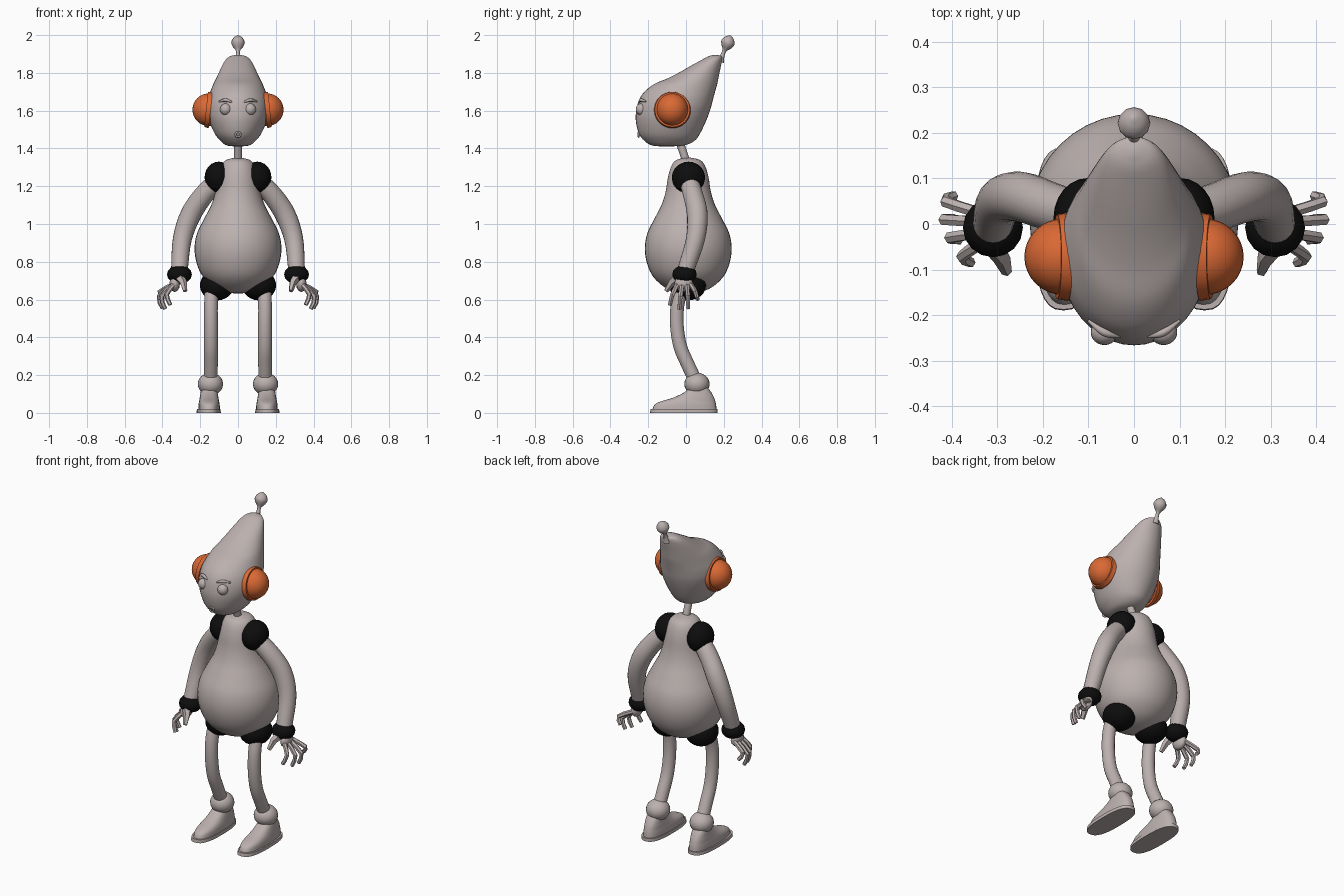
import bpy, bmesh, math
from mathutils import Vector, Matrix

if "Cube" in bpy.data.objects:
    bpy.data.objects.remove(bpy.data.objects["Cube"])


def material(name, rgb):
    m = bpy.data.materials.new(name)
    m.diffuse_color = (*rgb, 1)
    m.use_nodes = True
    m.node_tree.nodes["Principled BSDF"].inputs["Base Color"].default_value = m.diffuse_color
    return m


GREY = material("warm grey", (0.50, 0.44, 0.43))
BLACK = material("black", (0.004, 0.004, 0.004))
ORANGE = material("orange", (0.70, 0.14, 0.035))


def finish(bm, name, mat, angle=50):
    bmesh.ops.recalc_face_normals(bm, faces=bm.faces)
    me = bpy.data.meshes.new(name)
    bm.to_mesh(me)
    bm.free()
    me.materials.append(mat)
    ob = bpy.data.objects.new(name, me)
    bpy.context.collection.objects.link(ob)
    if angle:
        bpy.ops.object.select_all(action='DESELECT')
        ob.select_set(True)
        bpy.context.view_layer.objects.active = ob
        bpy.ops.object.shade_smooth_by_angle(angle=math.radians(angle))
    return ob


def catmull(pts, n):
    """Smooth a list of equal-length tuples with n steps per span."""
    p = [Vector(q) for q in pts]
    p = [2 * p[0] - p[1]] + p + [2 * p[-1] - p[-2]]
    out = []
    for i in range(1, len(p) - 2):
        a, b, c, d = p[i - 1:i + 3]
        for k in range(n):
            t = k / n
            out.append(0.5 * (2 * b + (c - a) * t + (2 * a - 5 * b + 4 * c - d) * t * t
                              + (3 * b - a - 3 * c + d) * t ** 3))
    return out + [p[-2]]


def skin(name, rings, mat, angle=50):
    """Bridge rings of points and cap both ends."""
    bm = bmesh.new()
    vs = [[bm.verts.new(p) for p in r] for r in rings]
    n = len(vs[0])
    for a, b in zip(vs, vs[1:]):
        for i in range(n):
            j = (i + 1) % n
            bm.faces.new((a[i], a[j], b[j], b[i]))
    bm.faces.new(vs[0])
    bm.faces.new(vs[-1])
    return finish(bm, name, mat, angle)


def loft(name, rows, mat, x=0, sides=32, steps=4, power=1.0, angle=50):
    """Horizontal oval rings given as (z, front y, back y, half width)."""
    rings = []
    for z, y0, y1, w in catmull(rows, steps):
        ring = []
        for i in range(sides):
            a = 2 * math.pi * i / sides
            c, s = math.cos(a), math.sin(a)
            c = math.copysign(abs(c) ** power, c)
            s = math.copysign(abs(s) ** power, s)
            ring.append((x + max(w, .002) * c, (y0 + y1) / 2 + (y1 - y0) / 2 * s, z))
        rings.append(ring)
    return skin(name, rings, mat, angle)


def tube(name, rows, mat, sides=16, steps=4, angle=50):
    """Round tube along a path of (x, y, z, radius)."""
    path = catmull(rows, steps)
    pts = [Vector(p[:3]) for p in path]
    rings = []
    for i, p in enumerate(pts):
        d = (pts[min(i + 1, len(pts) - 1)] - pts[max(i - 1, 0)]).normalized()
        u = d.cross(Vector((0, 1, 0.01))).normalized()
        v = d.cross(u)
        rings.append([p + path[i][3] * (u * math.cos(2 * math.pi * k / sides)
                                        + v * math.sin(2 * math.pi * k / sides)) for k in range(sides)])
    return skin(name, rings, mat, angle)


def ball(name, loc, size, mat, seg=24):
    bm = bmesh.new()
    bmesh.ops.create_uvsphere(bm, u_segments=seg, v_segments=seg // 2, radius=1,
                              matrix=Matrix.Translation(loc) @ Matrix.Diagonal((*size, 1)))
    return finish(bm, name, mat)


# pear-shaped body
profile = [(.632, .004), (.638, .06), (.665, .125), (.72, .185), (.79, .218), (.87, .23), (.95, .217),
           (1.03, .178), (1.1, .142), (1.17, .12), (1.25, .107), (1.31, .088), (1.34, .06), (1.353, .004)]
loft("body", [(z, .012 - r, .012 + r, r) for z, r in profile], GREY, sides=40)

# neck
tube("neck", [(0, .005, 1.32, .021), (0, -.015, 1.38, .021), (0, -.04, 1.45, .021)], GREY)

# head leaning back into a tall cone
loft("head", [(1.41, -.12, -.10, .006), (1.416, -.18, -.01, .06), (1.44, -.22, .045, .093),
              (1.48, -.25, .075, .124), (1.55, -.266, .108, .154), (1.61, -.262, .13, .165),
              (1.66, -.247, .143, .16), (1.70, -.22, .154, .147), (1.74, -.17, .165, .131),
              (1.77, -.10, .171, .116), (1.80, -.04, .177, .102), (1.84, .03, .186, .083),
              (1.87, .085, .191, .065), (1.888, .12, .189, .042), (1.896, .15, .165, .006)], GREY, sides=40)

# antenna with a teardrop tip
tube("antenna", [(0, .18, 1.86, .022), (0, .192, 1.89, .012), (0, .203, 1.918, .011),
                 (0, .213, 1.94, .028), (0, .222, 1.962, .036), (0, .230, 1.985, .024),
                 (0, .234, 1.999, .003)], GREY, sides=12, steps=3)

# mouth ring
bm = bmesh.new()
mouth = [[Vector(((.013 + .005 * math.cos(b)) * math.cos(a), -.251 + .005 * math.sin(b),
                  1.474 + (.013 + .005 * math.cos(b)) * math.sin(a)))
          for b in [math.tau * k / 8 for k in range(8)]] for a in [math.tau * k / 16 for k in range(16)]]
vs = [[bm.verts.new(p) for p in r] for r in mouth]
for i in range(16):
    for k in range(8):
        bm.faces.new((vs[i][k], vs[i - 1][k], vs[i - 1][k - 1], vs[i][k - 1]))
finish(bm, "mouth", GREY)

for s, side in ((-1, "left"), (1, "right")):
    # eye and brow
    ball(side + "_eye", (s * .065, -.238, 1.607), (.03, .028, .031), GREY)
    tube(side + "_brow", [(s * .03, -.247, 1.645, .004), (s * .065, -.238, 1.656, .009),
                          (s * .1, -.212, 1.648, .004)], GREY, sides=8)

    # ear cover: dome on a tilted rim
    ball(side + "_ear_dome", (s * .155, -.072, 1.605), (.086, .084, .086), ORANGE, 32)
    bm = bmesh.new()
    bmesh.ops.create_cone(bm, cap_ends=True, segments=32, radius1=.097, radius2=.093, depth=.024,
                          matrix=Matrix.Translation((s * .157, -.072, 1.605))
                          @ Matrix.Rotation(s * math.radians(84), 4, 'Y'))
    finish(bm, side + "_ear_rim", ORANGE)

    # shoulder joint, arm and wrist joint
    ball(side + "_shoulder", (s * .102, .013, 1.246), (.075, .088, .084), BLACK)
    tube(side + "_arm", [(s * .10, .012, 1.235, .05), (s * .18, .037, 1.155, .053),
                         (s * .25, .06, 1.05, .055), (s * .295, .05, .92, .05),
                         (s * .31, 0, .76, .044)], GREY, sides=20)
    ball(side + "_wrist", (s * .31, -.008, .733), (.066, .065, .05), BLACK, 16)

    # hand: palm, four splayed fingers and a thumb
    ball(side + "_palm", (s * .335, -.012, .685), (.028, .05, .045), GREY, 12)
    for n, (y0, y1, x1, z1) in enumerate([(-.045, -.085, .358, .572), (-.02, -.035, .385, .55),
                                          (.005, .012, .398, .553), (.025, .062, .395, .60)]):
        tube(f"{side}_finger_{n + 1}", [(s * .34, y0, .68, .013),
                                        (s * (.02 + x1), (y0 + 2 * y1) / 3, (.68 + z1) / 2, .013),
                                        (s * x1, y1, z1, .011)], GREY, sides=6, steps=2, angle=25)
    tube(side + "_thumb", [(s * .31, -.045, .72, .026), (s * .29, -.075, .69, .02),
                           (s * .28, -.105, .645, .012)], GREY, sides=5, steps=1, angle=25)

    # hip joint, bowed leg and ankle ball
    ball(side + "_hip", (s * .112, .008, .675), (.09, .098, .08), BLACK)
    tube(side + "_leg", [(s * .14, -.02, .67, .036), (s * .143, -.045, .57, .036),
                         (s * .143, -.048, .46, .036), (s * .143, -.03, .35, .036),
                         (s * .143, .008, .26, .036), (s * .145, .055, .16, .036)], GREY, sides=20)
    ball(side + "_ankle", (s * .146, .058, .153), (.067, .067, .06), GREY)

    # shoe upper on a thin flat sole
    loft(side + "_sole", [(0, -.19, .168, .064), (.02, -.188, .168, .063)], GREY,
         x=s * .155, steps=1, power=.75)
    loft(side + "_shoe", [(.018, -.178, .162, .057), (.045, -.165, .159, .056), (.062, -.13, .155, .053),
                          (.078, -.075, .15, .05), (.095, -.035, .142, .047), (.115, 0, .13, .044),
                          (.14, .02, .11, .04)], GREY, x=s * .153, steps=3, power=.8)
